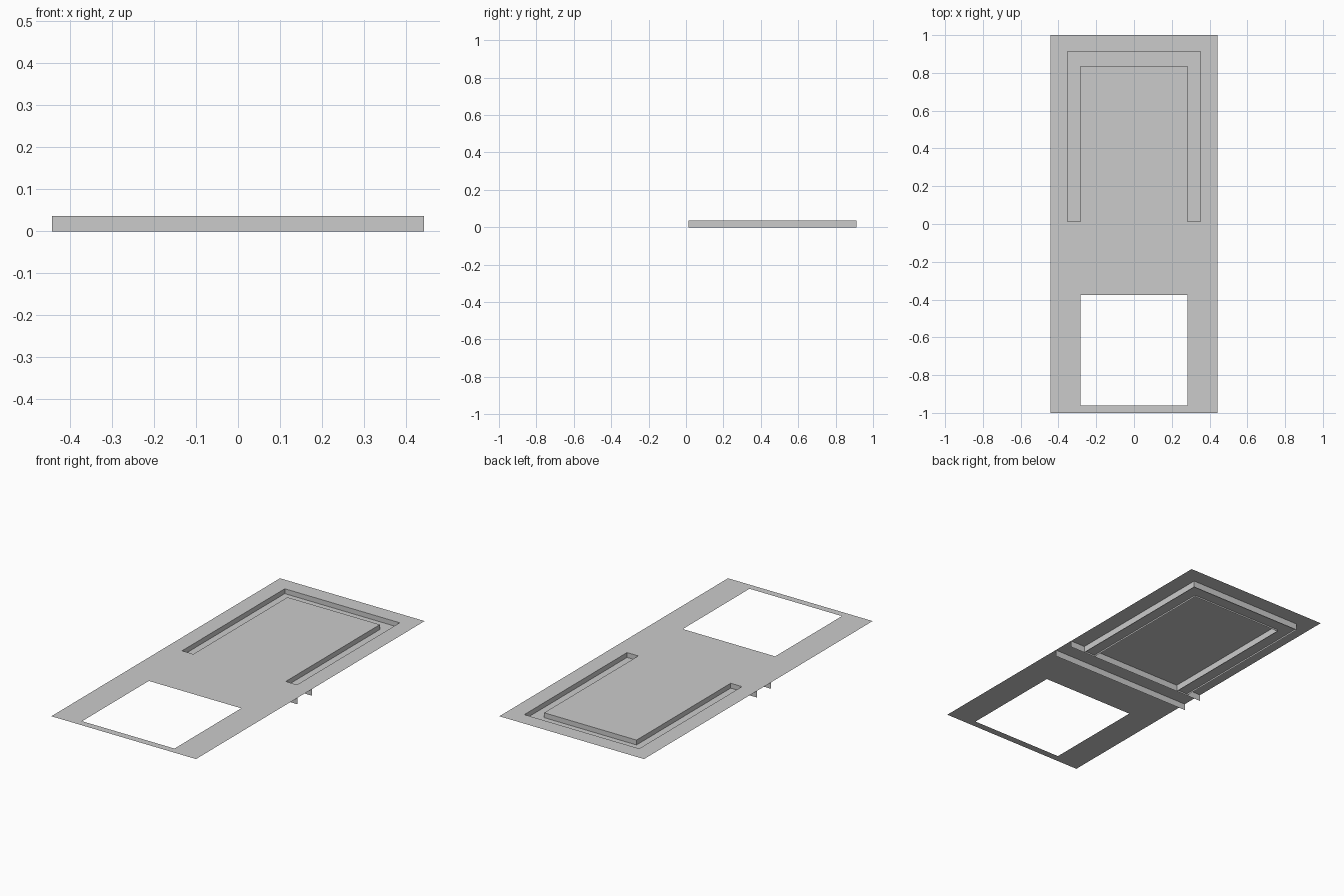
import bpy
import bmesh

if "Cube" in bpy.data.objects:
    bpy.data.objects.remove(bpy.data.objects["Cube"])

# Single grey finish
grey = bpy.data.materials.new("light_grey")
grey.use_nodes = True
COLOUR = (0.6, 0.6, 0.6, 1.0)
grey.diffuse_color = COLOUR
grey.node_tree.nodes["Principled BSDF"].inputs["Base Color"].default_value = COLOUR

# Main dimensions
TOP, FLOOR = 0.036, 0.009          # sheet height, channel floor height
W, L = 0.443, 1.0                  # half width and half length of the sheet
XI, XO = 0.283, 0.352              # inner and outer half widths of the channel
Y0, YI, YO = 0.013, 0.837, 0.912   # channel front, inner back, outer back
WIN0, WIN1 = -0.96, -0.376         # window opening
RIB_Y = -0.112


def finish(name, bm):
    bmesh.ops.remove_doubles(bm, verts=bm.verts, dist=1e-5)
    mesh = bpy.data.meshes.new(name)
    bm.to_mesh(mesh)
    bm.free()
    mesh.materials.append(grey)
    obj = bpy.data.objects.new(name, mesh)
    bpy.context.collection.objects.link(obj)
    return obj


def sheet(name, xs, ys, z, keep):
    """Flat sheet on a grid of lines, keeping the cells that pass the rule."""
    bm = bmesh.new()
    for x0, x1 in zip(xs, xs[1:]):
        for y0, y1 in zip(ys, ys[1:]):
            if keep((x0 + x1) / 2, (y0 + y1) / 2):
                corners = ((x0, y0), (x1, y0), (x1, y1), (x0, y1))
                bm.faces.new([bm.verts.new((x, y, z)) for x, y in corners])
    return finish(name, bm)


def wall(name, path):
    """Upright thin wall from the ground to the sheet along a path."""
    bm = bmesh.new()
    for (xa, ya), (xb, yb) in zip(path, path[1:]):
        corners = ((xa, ya, 0), (xb, yb, 0), (xb, yb, TOP), (xa, ya, TOP))
        bm.faces.new([bm.verts.new(c) for c in corners])
    return finish(name, bm)


def in_window(x, y):
    return abs(x) < XI and WIN0 < y < WIN1


def in_channel(x, y):
    return abs(x) < XO and Y0 < y < YO and not (abs(x) < XI and y < YI)


# Top sheet with the window and the U-shaped slot left open
xs = [-W, -XO, -XI, XI, XO, W]
sheet("top_sheet", xs, [-L, WIN0, WIN1, Y0, YI, YO, L], TOP,
      lambda x, y: not in_window(x, y) and not in_channel(x, y))

# Recessed floor of the U-shaped channel
sheet("channel_floor", xs, [Y0, YI, YO], FLOOR, in_channel)

# Channel side walls
for name, x, y in (("channel_outer_wall", XO, YO), ("channel_inner_wall", XI, YI)):
    wall(name, [(x, Y0), (x, y), (-x, y), (-x, Y0)])

# Two cross ribs beneath the sheet
wall("rear_cross_rib", [(x, Y0) for x in xs])
wall("front_cross_rib", [(-W, RIB_Y), (W, RIB_Y)])
